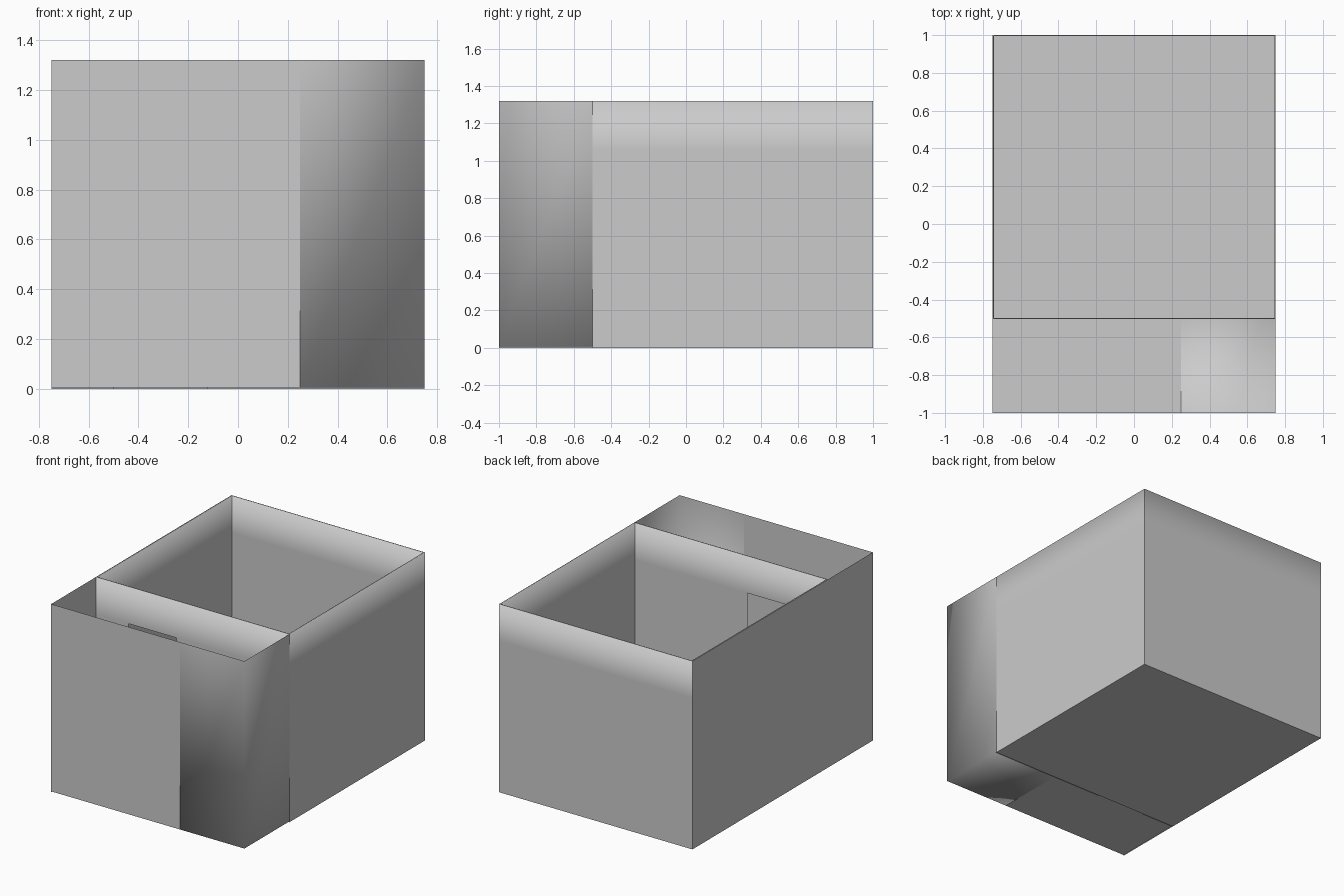
import bpy, bmesh

if "Cube" in bpy.data.objects:
    bpy.data.objects.remove(bpy.data.objects["Cube"])

H, DOOR_H = 1.32, 1.06      # wall height, doorway height
W, L, SPLIT = 0.75, 1.0, -0.5
T = 0.003                   # half wall thickness
Z0 = 0.006                  # porch floor level


def mesh_object(name, verts, faces, smooth=False):
    mesh = bpy.data.meshes.new(name)
    mesh.from_pydata(verts, [], faces)
    for p in mesh.polygons:
        p.use_smooth = smooth
    obj = bpy.data.objects.new(name, mesh)
    bpy.context.collection.objects.link(obj)
    return obj


def wall(name, a, b, levels=(0, DOOR_H, H)):
    """Thin wall from a to b: a rim profile swept along a line, softened at the top."""
    (ax, ay), (bx, by) = a, b
    along_x = abs(bx - ax) > abs(by - ay)
    profile = [(-T, z) for z in levels] + [(T, z) for z in reversed(levels)]
    verts = [(x + (0 if along_x else o), y + (o if along_x else 0), z)
             for x, y in (a, b) for o, z in profile]
    n = len(profile)
    faces = [(i, i + n, i + n + 1, i + 1) for i in range(n - 1)]
    obj = mesh_object(name, verts, faces, True)
    if not along_x:
        obj.data.flip_normals()
    obj.data.flip_normals()
    # make the rim face upward
    rim = obj.data.polygons[len(levels) - 1]
    if rim.normal.z < 0:
        obj.data.flip_normals()
    return obj


# Main room walls
E = W - T
wall("back_wall", (-W, L - T), (W, L - T))
wall("right_wall", (E, SPLIT), (E, L))
wall("left_wall_lining", (-E + T, SPLIT), (-E + T, L))

# Partition with a doorway
wall("partition_left", (-W, SPLIT), (-0.5, SPLIT))
wall("partition_right", (-0.125, SPLIT), (W, SPLIT))
wall("door_lintel", (-0.5, SPLIT), (-0.125, SPLIT), (DOOR_H, H))

# Floors
mesh_object("room_floor",
            [(-W, SPLIT, 0), (W, SPLIT, 0), (W, L, 0), (-W, L, 0)], [(0, 1, 2, 3)])
mesh_object("porch_floor",
            [(-W, -L, Z0), (0.25, -L, Z0), (0.25, SPLIT, Z0), (-W, SPLIT, Z0)],
            [(0, 1, 2, 3)])

# Flat outer sheets
mesh_object("left_wall",
            [(-W, L, 0), (-W, -L, 0), (-W, -L, H), (-W, L, H)], [(0, 1, 2, 3)])
mesh_object("front_wall",
            [(-W, -L, Z0), (0.25, -L, Z0), (0.25, -L, H), (-W, -L, H)], [(0, 1, 2, 3)])

# Smooth shaded porch corner: front, right side and floor share their edges
mesh_object("porch_corner",
            [(0.25, -L, Z0), (W, -L, Z0), (W, SPLIT, Z0), (0.25, SPLIT, Z0),
             (0.25, -L, H), (W, -L, H), (W, SPLIT, H)],
            [(0, 3, 2, 1), (0, 1, 5, 4), (1, 2, 6, 5)], True)
